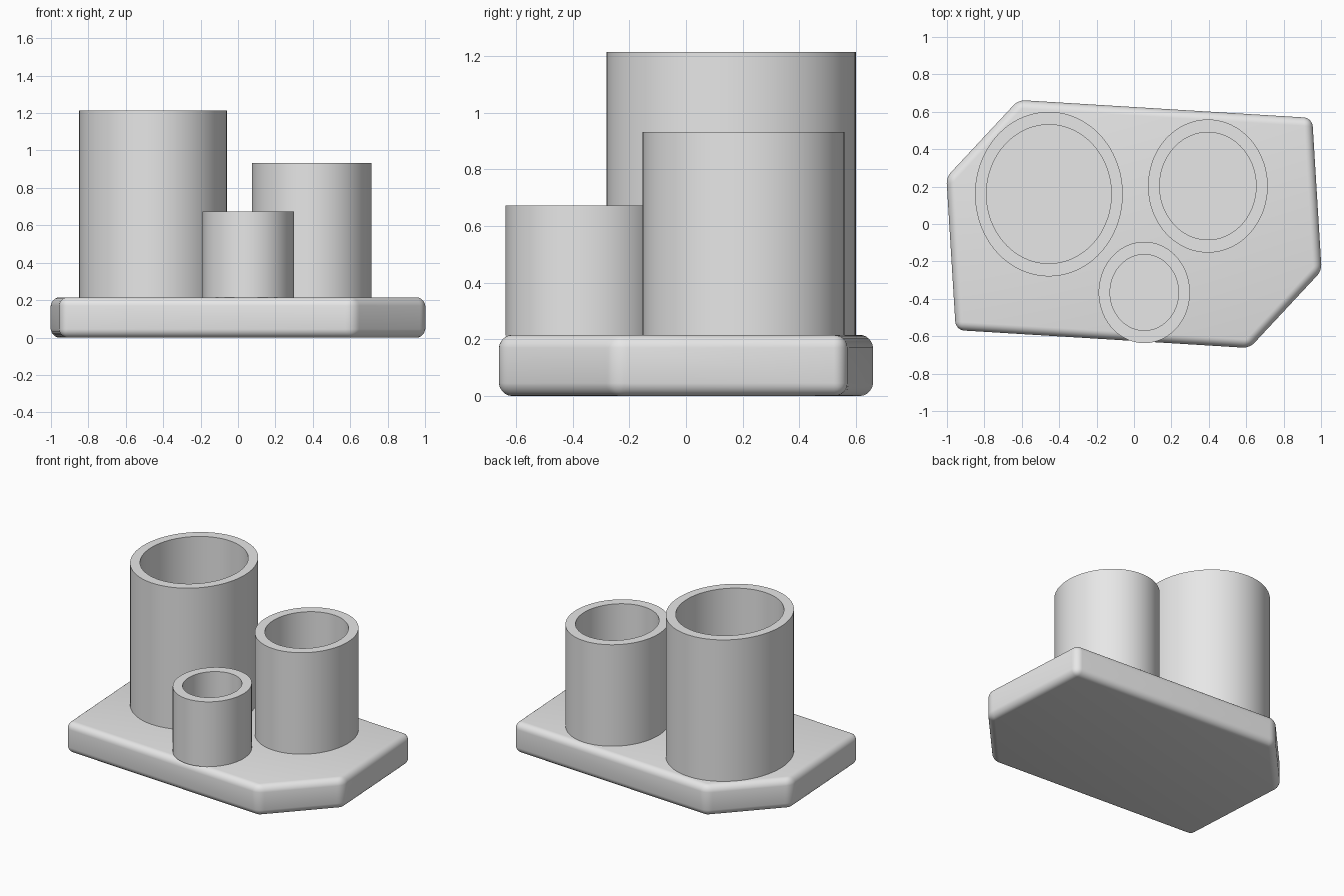
import bpy, bmesh
from math import radians, sin, cos, tau

cube = bpy.data.objects.get("Cube")
if cube:
    bpy.data.objects.remove(cube, do_unlink=True)

grey = bpy.data.materials.new("light_grey")
GREY = (0.8, 0.8, 0.8, 1)
grey.diffuse_color = GREY
grey.use_nodes = True
for node in grey.node_tree.nodes:
    if node.type == 'BSDF_PRINCIPLED':
        node.inputs["Base Color"].default_value = GREY

BASE_TOP = 0.215


def finish(name, bm):
    """Turn a bmesh into a named grey object."""
    bmesh.ops.recalc_face_normals(bm, faces=bm.faces)
    mesh = bpy.data.meshes.new(name)
    bm.to_mesh(mesh)
    bm.free()
    mesh.materials.append(grey)
    obj = bpy.data.objects.new(name, mesh)
    bpy.context.collection.objects.link(obj)
    return obj


def smooth(obj, angle):
    bpy.ops.object.select_all(action='DESELECT')
    obj.select_set(True)
    bpy.context.view_layer.objects.active = obj
    bpy.ops.object.shade_smooth_by_angle(angle=radians(angle))


# Base slab: half the outline, repeated by a half turn, then rounded
def make_base():
    half = [(0.953, 0.567), (1.003, -0.25), (0.618, -0.663)]
    outline = half + [(-x, -y) for x, y in half]
    bm = bmesh.new()
    face = bm.faces.new([bm.verts.new((x, y, 0)) for x, y in outline])
    top = bmesh.ops.extrude_face_region(bm, geom=[face])["geom"]
    verts = [v for v in top if isinstance(v, bmesh.types.BMVert)]
    bmesh.ops.translate(bm, verts=verts, vec=(0, 0, BASE_TOP))
    bmesh.ops.recalc_face_normals(bm, faces=bm.faces)
    bmesh.ops.bevel(bm, geom=bm.edges[:], offset=0.045, segments=6,
                    profile=0.5, affect='EDGES', clamp_overlap=True)
    smooth(finish("base", bm), 35)


# Open oval holder: four rings bridged into a walled cup
def make_holder(name, centre, outer, inner, top, sides=96):
    floor = BASE_TOP + 0.003
    bm = bmesh.new()
    rings = []
    for (rx, ry), z in ((outer, BASE_TOP - 0.001), (outer, top),
                        (inner, top), (inner, floor)):
        rings.append([bm.verts.new((centre[0] + rx * cos(tau * i / sides),
                                    centre[1] + ry * sin(tau * i / sides), z))
                      for i in range(sides)])
    for a, b in zip(rings, rings[1:]):
        for i in range(sides):
            j = (i + 1) % sides
            bm.faces.new((a[i], a[j], b[j], b[i]))
    bm.faces.new(rings[0])
    bm.faces.new(rings[-1])
    smooth(finish(name, bm), 30)


make_base()
make_holder("large_holder", (-0.455, 0.16), (0.395, 0.44), (0.334, 0.371), 1.215)
make_holder("medium_holder", (0.395, 0.203), (0.32, 0.356), (0.258, 0.287), 0.932)
make_holder("small_holder", (0.055, -0.366), (0.244, 0.271), (0.183, 0.203), 0.673)
